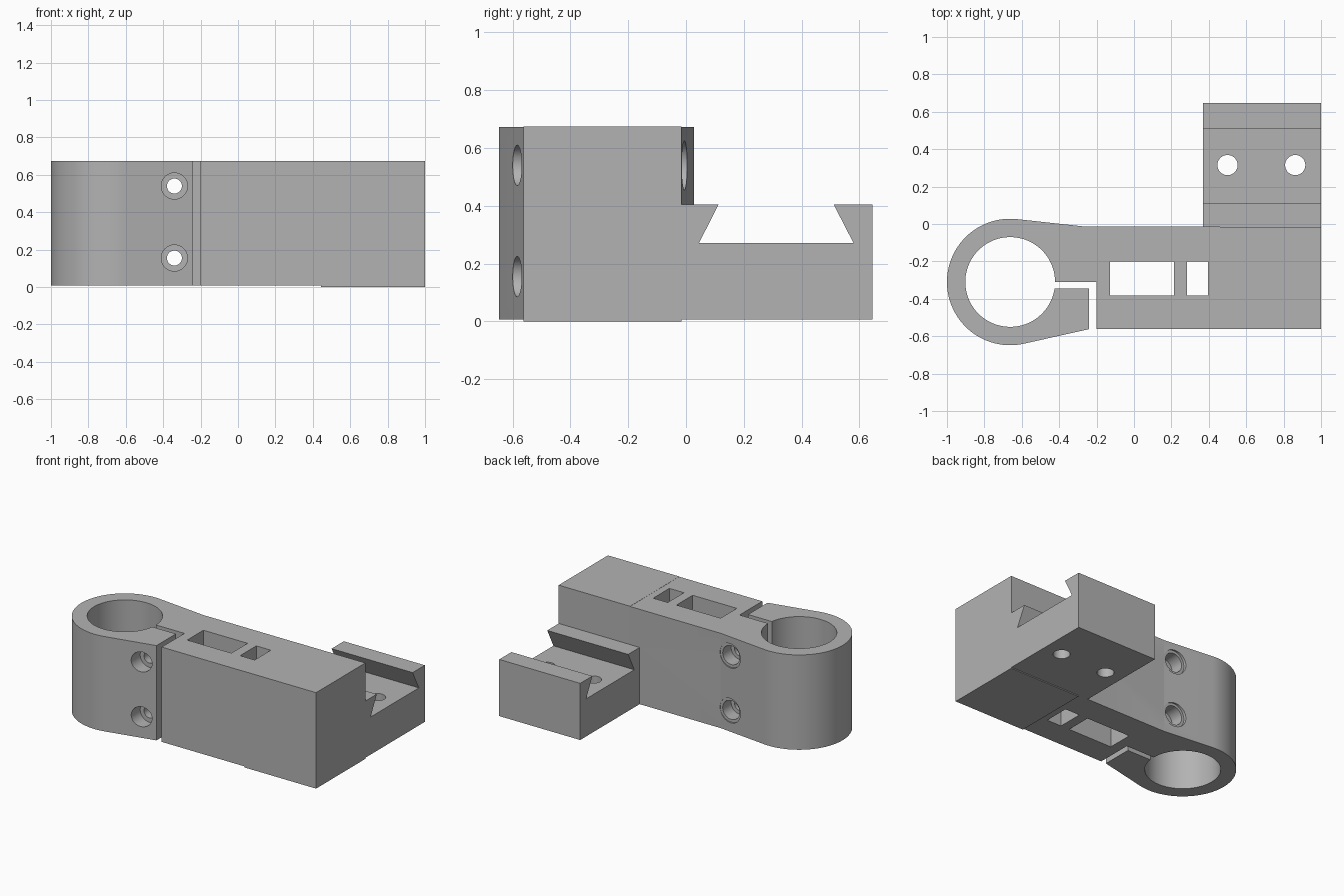
import bpy, bmesh, math
from mathutils import Matrix

if "Cube" in bpy.data.objects:
    bpy.data.objects.remove(bpy.data.objects["Cube"])

grey = bpy.data.materials.new("plain grey")
grey.diffuse_color = (0.45, 0.45, 0.45, 1)
grey.use_nodes = True
grey.node_tree.nodes["Principled BSDF"].inputs["Base Color"].default_value = grey.diffuse_color


def prism(name, points, height, matrix):
    """Extrude a flat outline by height along local z, then place it."""
    bm = bmesh.new()
    face = bm.faces.new([bm.verts.new((x, y, 0)) for x, y in points])
    top = bmesh.ops.extrude_face_region(bm, geom=[face])["geom"]
    bmesh.ops.translate(bm, vec=(0, 0, height),
                        verts=[v for v in top if isinstance(v, bmesh.types.BMVert)])
    bm.transform(matrix)
    bmesh.ops.recalc_face_normals(bm, faces=bm.faces)
    mesh = bpy.data.meshes.new(name)
    bm.to_mesh(mesh)
    bm.free()
    mesh.materials.append(grey)
    ob = bpy.data.objects.new(name, mesh)
    bpy.context.collection.objects.link(ob)
    return ob


def upright(name, points, z0, z1):
    return prism(name, points, z1 - z0, Matrix.Translation((0, 0, z0)))


def rect(x0, x1, y0, y1):
    return [(x0, y0), (x1, y0), (x1, y1), (x0, y1)]


def arc(cx, cy, r, a0, a1, n):
    angles = [math.radians(a0 + (a1 - a0) * i / n) for i in range(n + 1)]
    return [(cx + r * math.cos(a), cy + r * math.sin(a)) for a in angles]


def circle(cx, cy, r, n=48):
    return arc(cx, cy, r, 0, 360, n)[:-1]


def bore(name, x, z, r, y0, y1):
    """Round cutter running along y."""
    place = Matrix.Translation((x, y1, z)) @ Matrix.Rotation(math.pi / 2, 4, 'X')
    return prism(name, circle(0, 0, r), y1 - y0, place)


def boolean(ob, others, operation):
    """Apply booleans one after another and remove the helpers."""
    for other in others:
        mod = ob.modifiers.new("boolean", 'BOOLEAN')
        mod.operation, mod.solver, mod.object = operation, 'EXACT', other
        other.hide_render = True
        bpy.context.view_layer.update()
        dg = bpy.context.evaluated_depsgraph_get()
        mesh = bpy.data.meshes.new_from_object(ob.evaluated_get(dg))
        ob.modifiers.clear()
        ob.data = mesh
        bpy.data.objects.remove(other)


# Clamp ring with split slot and straight arm, as one outline
CX, CY, R_OUT, R_IN = -0.662, -0.31, 0.338, 0.24
SLOT_TOP, SLOT_LOW = -0.309, -0.346
FRONT, BACK = -0.562, -0.015
a_top = math.degrees(math.asin((SLOT_TOP - CY) / R_IN))
a_low = math.degrees(math.asin((SLOT_LOW - CY) / R_IN))
outline = [(-0.24, FRONT)]
outline += arc(CX, CY, R_OUT, -78, -276, 64)
outline += [(-0.26, BACK + 0.001), (0.46, BACK + 0.001), (0.46, FRONT + 0.001),
            (-0.2, FRONT + 0.001), (-0.2, SLOT_TOP)]
outline += arc(CX, CY, R_IN, a_top, 360 + a_low, 80)
outline += [(-0.24, SLOT_LOW)]
clamp = upright("clamp_arm", outline, 0.007, 0.673)

# Solid end block
block = upright("end_block", rect(0.445, 1.0, FRONT, BACK), 0.0, 0.674)
boolean(clamp, [block], 'UNION')

# Two windows through the arm
cuts = [upright("window_cutter", rect(x0, x1, -0.381, -0.201), -0.1, 0.8)
        for x0, x1 in ((-0.128, 0.215), (0.283, 0.396))]

# Clamp bolt holes with front counterbore and stepped back recess
for z in (0.155, 0.54):
    for r, y0, y1 in ((0.04, -0.8, 0.2), (0.07, -0.8, -0.5),
                      (0.066, -0.11, 0.2), (0.085, -0.016, 0.2)):
        cuts.append(bore("bolt_cutter", -0.34, z, r, y0, y1))
boolean(clamp, cuts, 'DIFFERENCE')

# Dovetail saddle, profile in y-z swept along x
profile = [(BACK - 0.03, 0.007), (0.646, 0.007), (0.646, 0.405), (0.511, 0.405),
           (0.58, 0.271), (0.045, 0.271), (0.113, 0.405), (BACK - 0.03, 0.405)]
axes = Matrix(((0, 0, 1, 0.37), (1, 0, 0, 0), (0, 1, 0, 0), (0, 0, 0, 1)))
saddle = prism("dovetail_saddle", profile, 0.629, axes)

# Mounting holes in the saddle floor
boolean(saddle, [upright("mount_cutter", circle(x, 0.315, 0.054), -0.1, 0.35)
                 for x in (0.5, 0.862)], 'DIFFERENCE')
boolean(clamp, [saddle], 'UNION')
clamp.name = "clamp_bracket"

# Smooth the round walls, keep the edges crisp
bpy.ops.object.select_all(action='DESELECT')
clamp.select_set(True)
bpy.context.view_layer.objects.active = clamp
bpy.ops.object.shade_smooth_by_angle(angle=math.radians(15))
